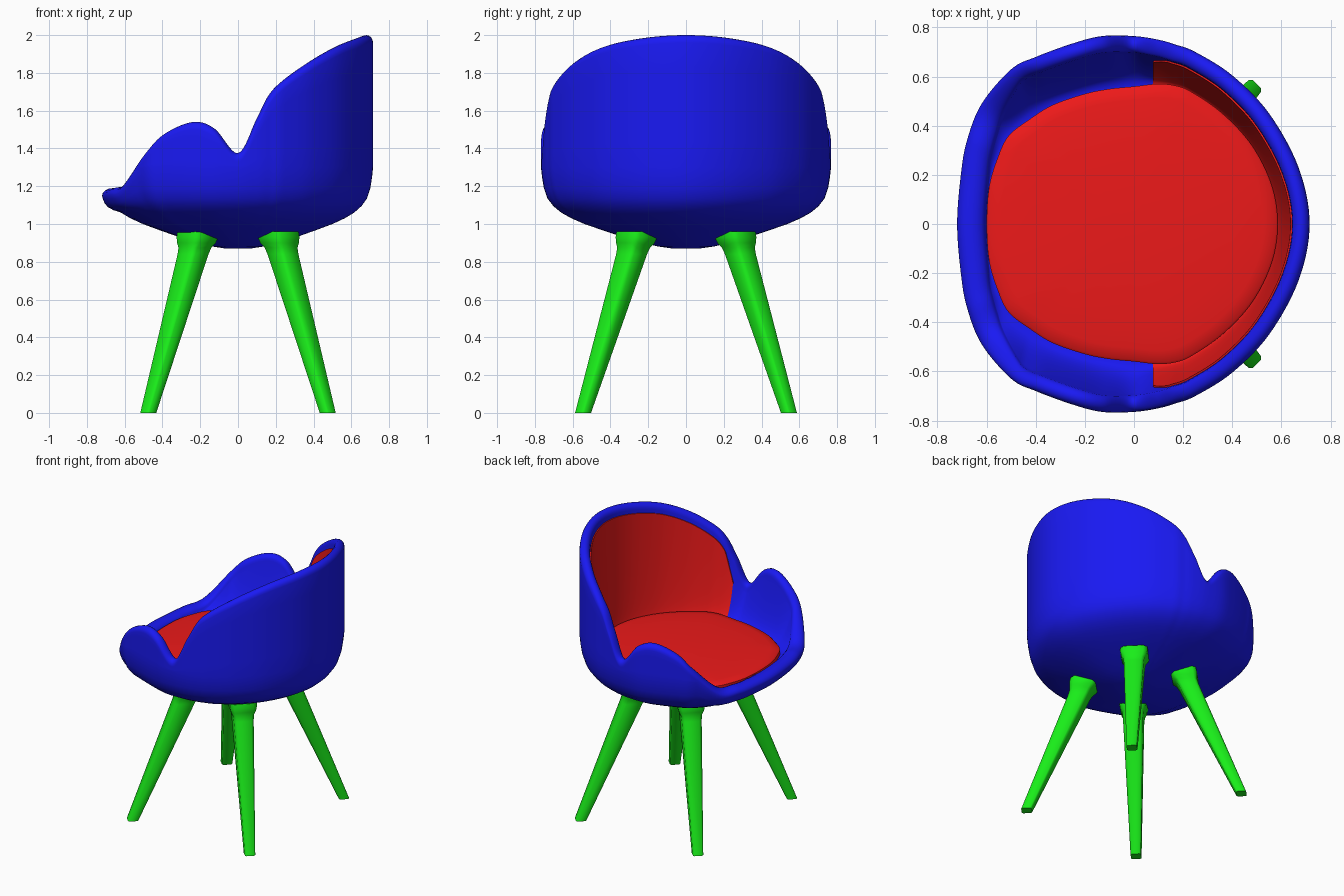
import bpy, bmesh, math
from mathutils import Vector

if "Cube" in bpy.data.objects:
    bpy.data.objects.remove(bpy.data.objects["Cube"])


def material(name, rgb):
    m = bpy.data.materials.new(name)
    m.diffuse_color = (*rgb, 1)
    m.use_nodes = True
    m.node_tree.nodes["Principled BSDF"].inputs["Base Color"].default_value = m.diffuse_color
    return m


BLUE = material("blue", (0.01, 0.01, 0.9))
RED = material("red", (0.85, 0.01, 0.01))
GREEN = material("green", (0.01, 0.85, 0.01))

# Half plan, front to back: outer x, outer y, rim height, seat edge x, seat edge y
HALF = [
    (-.72, 0, 1.19, -.60, 0), (-.705, .2, 1.19, -.59, .15),
    (-.68, .34, 1.195, -.555, .27), (-.62, .49, 1.215, -.51, .36),
    (-.5, .63, 1.38, -.42, .43), (-.4, .68, 1.48, -.33, .485),
    (-.25, .735, 1.54, -.2, .53), (-.13, .765, 1.505, -.1, .55),
    (0, .765, 1.375, 0, .56), (.1, .75, 1.55, .09, .57),
    (.17, .73, 1.68, .16, .565), (.25, .70, 1.76, .23, .54),
    (.4, .605, 1.86, .36, .45), (.55, .45, 1.94, .48, .32),
    (.67, .23, 1.985, .56, .16), (.715, 0, 2.0, .585, 0)]
LOOP = HALF + [(x, -y, h, sx, -sy) for x, y, h, sx, sy in HALF[-2:0:-1]]
N = len(LOOP)


def plan(t):
    """Smooth closed interpolation of the plan: outer point, rim height, seat point."""
    i = math.floor(t)
    f = t - i
    a, b, c, d = (LOOP[(i + k) % N] for k in (-1, 0, 1, 2))
    v = [q + .5 * f * (r - p + f * (2*p - 5*q + 4*r - s + f * (3*(q - r) + s - p)))
         for p, q, r, s in zip(a, b, c, d)]
    return Vector(v[:2]), v[2], Vector(v[3:])


def mesh_object(name, columns, mat, closed=True, cap=False, angle=40):
    """Skin a list of equal-length point columns into a smooth surface."""
    bm = bmesh.new()
    cols = [[bm.verts.new(p) for p in col] for col in columns]
    n = len(cols)
    for i in range(n if closed else n - 1):
        a, b = cols[i], cols[(i + 1) % n]
        for j in range(len(a) - 1):
            bm.faces.new((a[j], b[j], b[j + 1], a[j + 1]))
    if cap:
        for j in (0, -1):
            bm.faces.new([c[j] for c in cols])
    bmesh.ops.remove_doubles(bm, verts=bm.verts, dist=1e-5)
    bmesh.ops.recalc_face_normals(bm, faces=bm.faces)
    me = bpy.data.meshes.new(name)
    bm.to_mesh(me)
    bm.free()
    ob = bpy.data.objects.new(name, me)
    bpy.context.collection.objects.link(ob)
    me.materials.append(mat)
    bpy.ops.object.select_all(action='DESELECT')
    ob.select_set(True)
    bpy.context.view_layer.objects.active = ob
    bpy.ops.object.shade_smooth_by_angle(angle=math.radians(angle))
    return ob


FLOOR = 1.14
# Underside: fraction of the plan radius, height
UNDER = [(0, .87), (.1, .871), (.2, .882), (.32, .905), (.45, .935), (.58, .968),
         (.70, 1.0), (.79, 1.03), (.86, 1.06), (.915, 1.095), (.955, 1.135),
         (.98, 1.19), (.993, 1.25), (1, 1.3)]


def rim_inner(p):
    width = .07 + .045 * max(0, min(1, (-p.x - .5) / .15))
    return p * (1 - width / p.length)


def inner_wall(t, v):
    p, h, s = plan(t)
    q = s.lerp(rim_inner(p), v ** .5)
    return q, FLOOR + (h - .04 - FLOOR) * v


def shell_column(t):
    p, h, s = plan(t)
    top = min(1.3, h - .04)
    col = []
    for f, z in UNDER:
        if z > 1.06:
            z = 1.06 + (z - 1.06) * (top - 1.06) / .24
        col.append((*(p * f), z))
    for k in range(1, 6):
        col.append((*p, top + (h - .04 - top) * k / 5))
    inner = rim_inner(p)
    mid, half = (p + inner) / 2, (p - inner) / 2
    for k in range(1, 9):
        a = math.pi * k / 8
        col.append((*(mid + half * math.cos(a)), h - .04 + .04 * math.sin(a)))
    for k in range(13, -1, -1):
        q, z = inner_wall(t, (k / 14) ** 1.5)
        col.append((*q, z))
    return col + [(0, 0, FLOOR)]


# Shell with arms and back
SUB = 8
mesh_object("shell", [shell_column(i / SUB) for i in range(N * SUB)], BLUE)

# Seat cushion
SEAT = [(0, 1.1), (1, 1.1), (1, 1.172), (.985, 1.18), (.9, 1.188), (.7, 1.196),
        (.45, 1.202), (.2, 1.205), (0, 1.206)]
mesh_object("seat_cushion", [[(*(plan(i / SUB)[2] * f), z) for f, z in SEAT]
                             for i in range(N * SUB)], RED)


# Backrest lining on the inside of the back
def lining_column(u):
    t = 8.85 + (N - 17.7) * u
    h = plan(t)[1]
    edge = min(u, 1 - u)
    gap = .025 + .08 * max(0, 1 - edge / .08)
    top = 1 - gap / (h - .04 - FLOOR)
    col = []
    for k in range(19):
        q, z = inner_wall(t, top * (k / 18) ** 1.5)
        col.append((*(q - q.normalized() * .007), z))
    q, z = inner_wall(t, top)
    return col + [(*(q + q.normalized() * .01), z)]


mesh_object("backrest_lining", [lining_column(i / 120) for i in range(121)], RED, closed=False)

# Four splayed, tapered legs: height, centre x, centre y, half width
LEG = [(0, .475, .545, .031), (.84, .238, .288, .060), (.875, .228, .277, .064),
       (.90, .22, .268, .075), (.93, .215, .262, .081), (.96, .21, .258, .081)]
for sx, side in ((-1, "front"), (1, "back")):
    for sy, hand in ((-1, "right"), (1, "left")):
        columns = []
        for k in range(4):
            for bevel in (-.16, .16):
                a = math.pi / 2 * k + bevel
                columns.append([(sx * (x + w * 1.38 * math.cos(a)),
                                 sy * (y + w * 1.38 * math.sin(a)), z)
                                for z, x, y, w in LEG])
        mesh_object(f"{side}_{hand}_leg", columns, GREEN, cap=True, angle=50)
